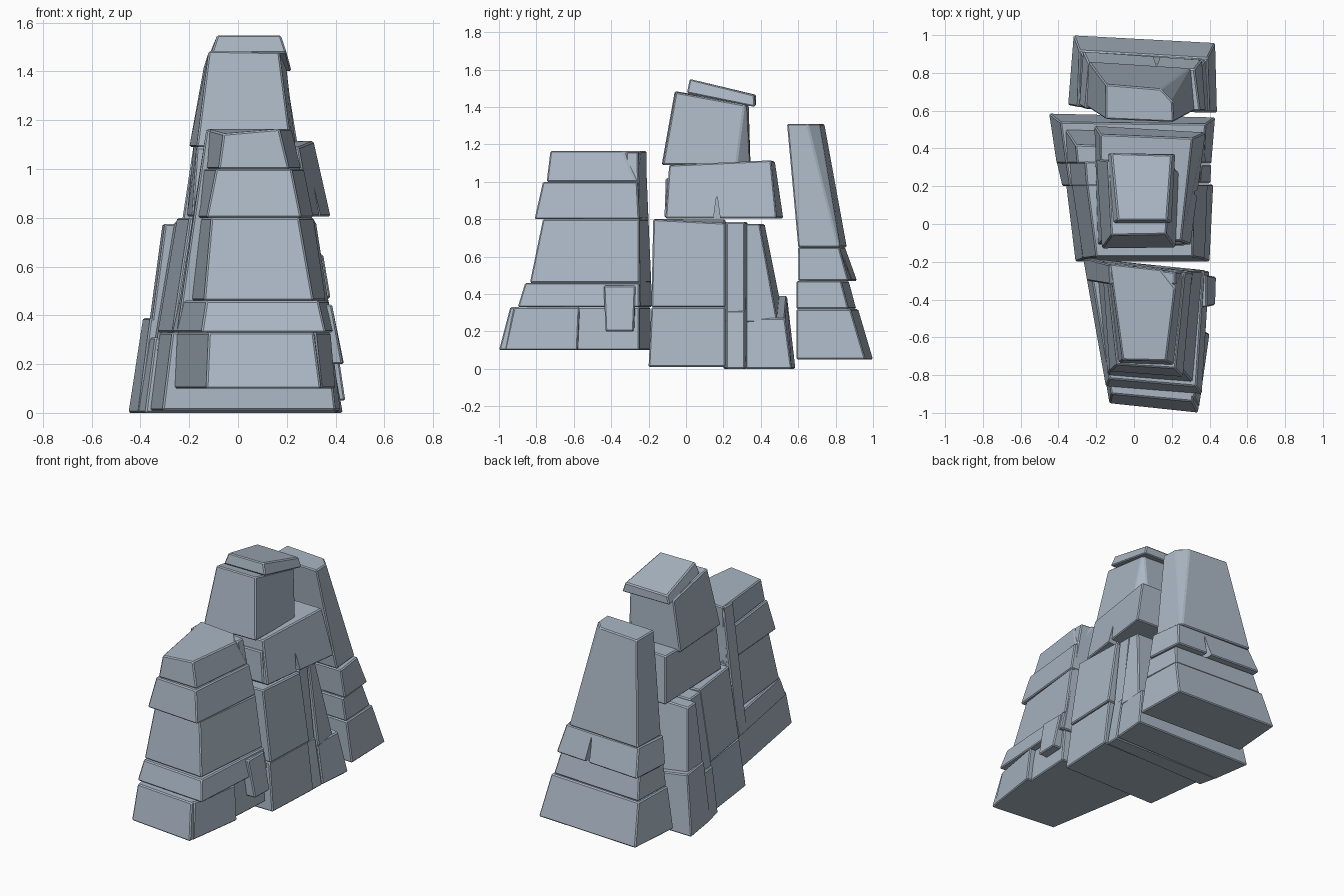
import bpy, bmesh
from mathutils import Vector

stone = bpy.data.materials.new("blue_grey_stone")
stone.diffuse_color = (0.40, 0.47, 0.55, 1)


def ring(quad, z, cut):
    """Corners front-left, front-right, back-right, back-left; z may vary per corner.
    cut chamfers the back-right corner by that distance."""
    zs = z if isinstance(z, tuple) else (z,) * 4
    pts = [Vector((x, y, h)) for (x, y), h in zip(quad, zs)]
    if cut:
        fr, br, bl = pts[1], pts[2], pts[3]
        pts[2:3] = [br + (fr - br).normalized() * cut, br + (bl - br).normalized() * cut]
    return pts


def block(name, z0, z1, low, high, cut0=0, cut1=0, bevel=0.007):
    bm = bmesh.new()
    a = [bm.verts.new(p) for p in ring(low, z0, cut0)]
    b = [bm.verts.new(p) for p in ring(high, z1, cut1)]
    n = len(a)
    bm.faces.new(a[::-1])
    bm.faces.new(b)
    for i in range(n):
        j = (i + 1) % n
        bm.faces.new((a[i], a[j], b[j], b[i]))
    bmesh.ops.recalc_face_normals(bm, faces=bm.faces)
    me = bpy.data.meshes.new(name)
    bm.to_mesh(me)
    bm.free()
    me.materials.append(stone)
    ob = bpy.data.objects.new(name, me)
    bpy.context.collection.objects.link(ob)
    if bevel:
        m = ob.modifiers.new("worn_edges", 'BEVEL')
        m.width, m.segments = bevel, 1
    return ob


def crack(ob, x0, x1, y0, y1, z0, z1):
    """Cut a wedge that is wide at the bottom and closes at the top."""
    xm, ym = (x0 + x1) / 2, (y0 + y1) / 2
    wx, wy = min(.002, (x1 - x0) / 2), min(.002, (y1 - y0) / 2)
    if x1 - x0 > y1 - y0:
        wx = (x1 - x0) / 2
    else:
        wy = (y1 - y0) / 2
    box = lambda a, b, c, d: ((a, c), (b, c), (b, d), (a, d))
    cutter = block("crack_cutter", z0, z1, box(x0, x1, y0, y1),
                   box(xm - wx, xm + wx, ym - wy, ym + wy), bevel=0)
    cutter.hide_render = True
    cutter.hide_viewport = True
    m = ob.modifiers.new("crack", 'BOOLEAN')
    m.operation, m.object, m.solver = 'DIFFERENCE', cutter, 'EXACT'


# Front tower
block("front_base", .10, .33,
      ((-.13, -.95), (.34, -1.0), (.385, -.25), (-.26, -.19)),
      ((-.12, -.90), (.31, -.94), (.365, -.25), (-.25, -.19)))
block("front_base_shoulder", .10, .33,
      ((.20, -.95), (.345, -.97), (.40, -.58), (.20, -.57)),
      ((.20, -.90), (.32, -.92), (.38, -.57), (.20, -.56)))
block("front_base_knob", .20, .445,
      ((.20, -.43), (.43, -.43), (.435, -.28), (.20, -.27)),
      ((.20, -.44), (.385, -.44), (.385, -.27), (.20, -.26)))
block("front_ledge", .33, .46,
      ((-.15, -.86), (.36, -.90), (.40, -.25), (-.27, -.185)),
      ((-.13, -.82), (.33, -.86), (.37, -.25), (-.24, -.185)))
block("front_main", .46, .80,
      ((-.14, -.80), (.31, -.835), (.36, -.25), (-.20, -.185)),
      ((-.11, -.73), (.25, -.765), (.31, -.25), (-.16, -.20)))
block("front_upper", .80, 1.0,
      ((-.13, -.78), (.26, -.81), (.31, -.25), (-.17, -.20)),
      ((-.09, -.745), (.22, -.765), (.27, -.26), (-.15, -.21)))
block("front_cap", 1.0, (1.145, 1.165, 1.165, 1.165),
      ((-.08, -.735), (.21, -.745), (.26, -.26), (-.14, -.21)),
      ((-.06, -.72), (.17, -.725), (.23, -.25), (-.13, -.21)), .01, .09)
block("front_back_slab", .33, 1.16,
      ((-.25, -.30), (.37, -.30), (.38, -.245), (-.26, -.18)),
      ((-.13, -.32), (.22, -.32), (.22, -.255), (-.13, -.215)))

# Middle tower, lower columns
block("middle_base", .01, .33,
      ((-.31, -.20), (.40, -.20), (.42, .21), (-.36, .21)),
      ((-.27, -.185), (.365, -.185), (.38, .21), (-.32, .21)))
block("middle_column", .33, (.80, .80, .78, .80),
      ((-.27, -.185), (.375, -.185), (.39, .21), (-.33, .21)),
      ((-.20, -.175), (.31, -.175), (.32, .21), (-.25, .21)))
block("middle_slab_low", 0, .31,
      ((-.38, .20), (.405, .215), (.41, .315), (-.41, .33)),
      ((-.34, .20), (.35, .215), (.36, .315), (-.36, .33)))
block("middle_slab_high", .25, .785,
      ((-.34, .20), (.355, .215), (.36, .315), (-.35, .33)),
      ((-.25, .20), (.30, .215), (.30, .315), (-.26, .33)))
block("middle_rear_foot", 0, (.39, .27, .27, .39),
      ((-.41, .32), (.41, .32), (.43, .565), (-.45, .585)),
      ((-.36, .32), (.37, .32), (.38, .53), (-.39, .54)))
block("middle_rear_slab", .25, .775,
      ((-.37, .32), (.38, .32), (.37, .49), (-.38, .525)),
      ((-.30, .32), (.31, .32), (.30, .395), (-.31, .42)))

# Middle tower, upper blocks
shelf = block("middle_shelf", .805, (1.09, 1.09, 1.115, 1.11),
              ((-.19, -.11), (.30, -.11), (.38, .485), (-.21, .52)),
              ((-.17, -.09), (.25, -.09), (.31, .455), (-.18, .475)))
crack(shelf, .27, .50, .145, .185, .79, .92)
block("shelf_lip", .81, 1.02,
      ((-.16, -.115), (.27, -.115), (.30, .02), (-.19, .02)),
      ((-.15, -.108), (.25, -.108), (.27, .02), (-.18, .02)))
block("peak", 1.09, (1.485, 1.48, 1.41, 1.42),
      ((-.17, -.13), (.22, -.125), (.24, .34), (-.20, .345)),
      ((-.12, -.06), (.17, -.055), (.20, .325), (-.14, .335)), .07, .015)
block("peak_cap", (1.475, 1.475, 1.40, 1.405), (1.55, 1.55, 1.465, 1.465),
      ((-.11, .005), (.20, .005), (.22, .37), (-.14, .375)),
      ((-.085, .02), (.175, .02), (.20, .365), (-.12, .375)))

# Rear tower
block("rear_base", .05, .32,
      ((-.35, .63), (.44, .59), (.43, .96), (-.32, 1.0)),
      ((-.30, .62), (.40, .59), (.39, .88), (-.29, .92)))
block("rear_step", .32, .47,
      ((-.29, .62), (.395, .59), (.38, .87), (-.28, .91)),
      ((-.26, .61), (.37, .59), (.35, .83), (-.26, .87)))
ledge = block("rear_ledge", .47, .65,
              ((-.29, .63), (.38, .60), (.36, .87), (-.27, .915)),
              ((-.26, .61), (.35, .60), (.32, .82), (-.24, .85)))
crack(ledge, .10, .14, .80, 1.0, .45, .62)
block("rear_main", .65, 1.31,
      ((-.25, .62), (.32, .60), (.30, .825), (-.24, .86)),
      ((-.15, .555), (.21, .54), (.20, .71), (-.15, .74)), .01, .06)
